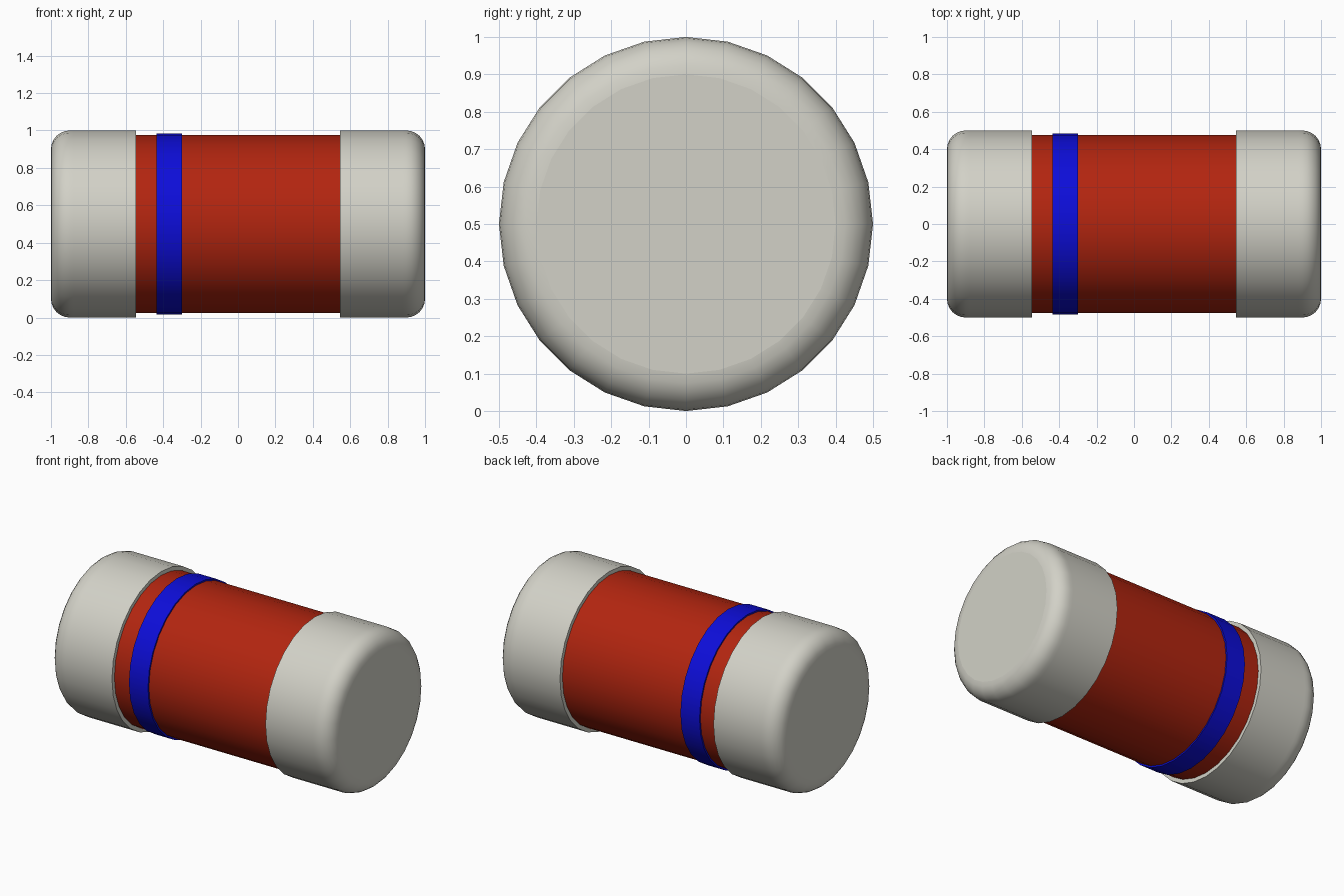
import bpy, bmesh
from math import sin, cos, pi

cube = bpy.data.objects.get("Cube")
if cube:
    bpy.data.objects.remove(cube, do_unlink=True)

SIDES = 28
AXIS_Z = 0.5


def linear(c):
    return c / 12.92 if c <= 0.04045 else ((c + 0.055) / 1.055) ** 2.4


def material(name, *srgb):
    colour = (*map(linear, srgb), 1)
    m = bpy.data.materials.new(name)
    m.use_nodes = True
    m.diffuse_color = colour
    m.node_tree.nodes["Principled BSDF"].inputs["Base Color"].default_value = colour
    return m


def lathe(name, profile, mat, end_faces=True):
    """Turn (x, radius) points around the long axis; flat ends, smooth sides."""
    bm = bmesh.new()
    rings = [[bm.verts.new((x, r * cos(2 * pi * i / SIDES), r * sin(2 * pi * i / SIDES)))
              for i in range(SIDES)] for x, r in profile]
    for a, b in zip(rings, rings[1:]):
        for i in range(SIDES):
            j = (i + 1) % SIDES
            bm.faces.new((a[i], a[j], b[j], b[i])).smooth = True
    if end_faces:
        bm.faces.new(rings[0])
        bm.faces.new(rings[-1])
    bmesh.ops.recalc_face_normals(bm, faces=bm.faces)
    if not end_faces and bm.faces[:][0].normal.dot(bm.faces[:][0].calc_center_median()) < 0:
        bmesh.ops.reverse_faces(bm, faces=bm.faces)
    mesh = bpy.data.meshes.new(name)
    bm.to_mesh(mesh)
    bm.free()
    mesh.materials.append(mat)
    obj = bpy.data.objects.new(name, mesh)
    obj.location.z = AXIS_Z
    bpy.context.collection.objects.link(obj)
    return obj


metal = material("metal grey", 0.824, 0.820, 0.781)
red = material("red", 0.70, 0.145, 0.06)
blue = material("blue", 0.05, 0.05, 0.85)

# Coated body
lathe("body", [(-0.55, 0.475), (0.55, 0.475)], red, end_faces=False)

# Raised marking band
lathe("marking_band", [(-0.435, 0.485), (-0.30, 0.485)], blue)

# Metal end caps with a rounded outer rim
FILLET, STEPS = 0.1, 6
rim = [(0.9 + FILLET * sin(t), 0.4 + FILLET * cos(t))
       for t in (pi / 2 * k / STEPS for k in range(STEPS + 1))]
cap = [(0.545, 0.5), (0.88, 0.5)] + rim
for side, name in ((1, "left_cap"), (-1, "right_cap")):
    lathe(name, [(side * x, r) for x, r in cap], metal)
